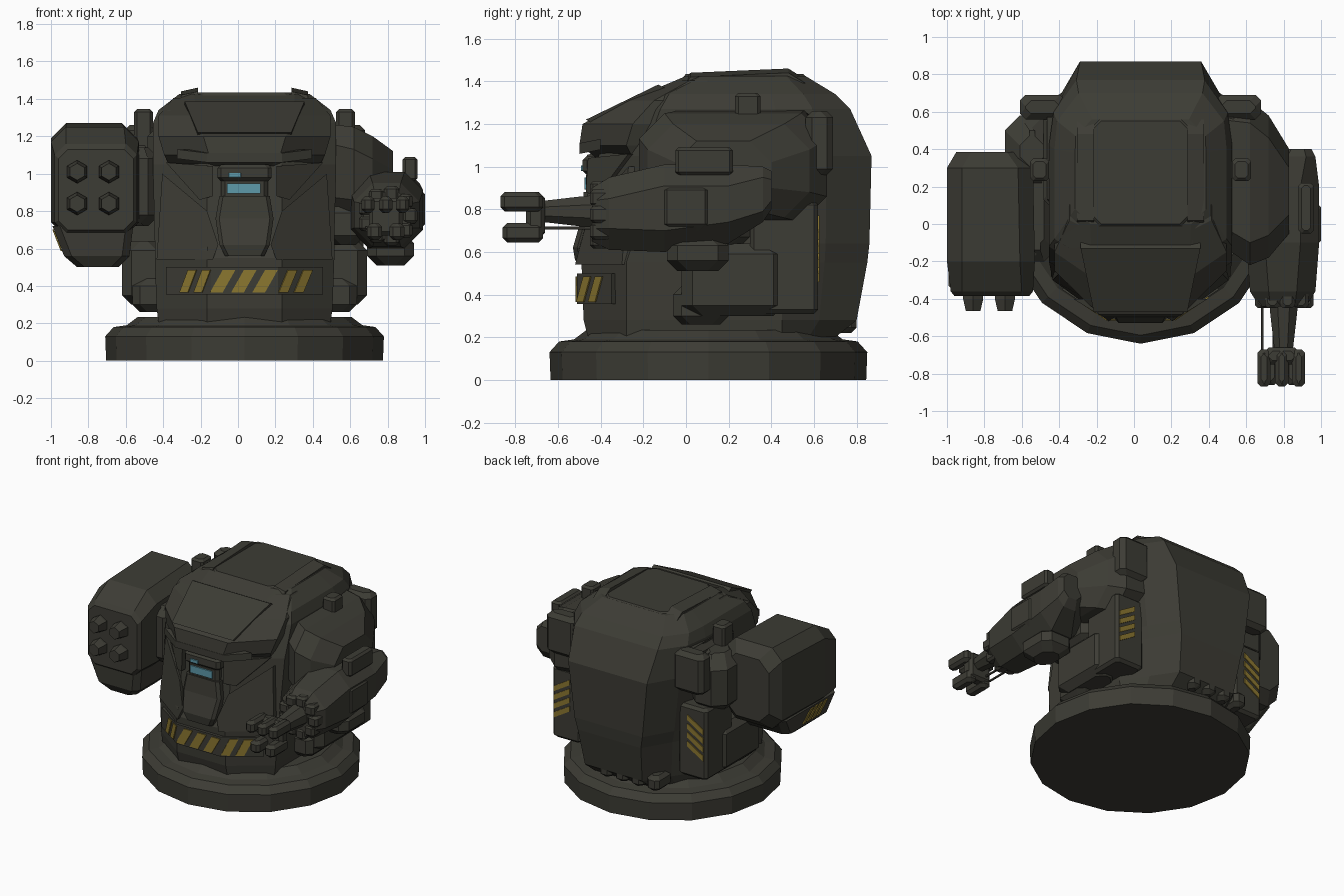
import bpy, bmesh, math
from mathutils import Vector

cube = bpy.data.objects.get("Cube")
if cube:
    bpy.data.objects.remove(cube, do_unlink=True)


def material(name, color):
    mat = bpy.data.materials.new(name)
    mat.use_nodes = True
    mat.diffuse_color = (*color, 1)
    mat.node_tree.nodes["Principled BSDF"].inputs["Base Color"].default_value = (*color, 1)
    return mat


ARMOR = material("dark_olive_armor", (.046, .045, .035))
YELLOW = material("hazard_yellow", (.26, .185, .03))
GLASS = material("visor_cyan", (.11, .32, .4))
MID = .035  # centre line of the body


def loft(name, rings, mat=ARMOR):
    """Skin a stack of matching rings and close both ends."""
    bm = bmesh.new()
    rows = [[bm.verts.new(p) for p in ring] for ring in rings]
    for low, high in zip(rows, rows[1:]):
        for i in range(len(low)):
            j = (i + 1) % len(low)
            bm.faces.new((low[i], low[j], high[j], high[i]))
    bm.faces.new(rows[0])
    bm.faces.new(rows[-1])
    bmesh.ops.recalc_face_normals(bm, faces=bm.faces)
    mesh = bpy.data.meshes.new(name)
    bm.to_mesh(mesh)
    bm.free()
    mesh.materials.append(mat)
    obj = bpy.data.objects.new(name, mesh)
    bpy.context.collection.objects.link(obj)
    return obj


def prism(name, points, offset, mat=ARMOR):
    """Extrude a flat outline along a vector."""
    front = [Vector(p) for p in points]
    return loft(name, [front, [p + Vector(offset) for p in front]], mat)


def block_loft(name, axis, stations, mat=ARMOR):
    """Loft chamfered rectangles; station = position, u range, v range, chamfer."""
    rings = []
    for pos, u0, u1, v0, v1, c in stations:
        flat = [(u0 + c, v0), (u1 - c, v0), (u1, v0 + c), (u1, v1 - c),
                (u1 - c, v1), (u0 + c, v1), (u0, v1 - c), (u0, v0 + c)]
        place = {"x": lambda u, v: (pos, u, v), "y": lambda u, v: (u, pos, v),
                 "z": lambda u, v: (u, v, pos)}[axis]
        rings.append([place(u, v) for u, v in flat])
    return loft(name, rings, mat)


def box(name, xs, ys, zs, c=.02, mat=ARMOR):
    """Box with every edge chamfered."""
    (x0, x1), (y0, y1), (z0, z1) = sorted(xs), ys, zs
    inner = (x0 + c, x1 - c, y0 + c, y1 - c, c)
    outer = (x0, x1, y0, y1, c)
    return block_loft(name, "z", [(z0, *inner), (z0 + c, *outer),
                                  (z1 - c, *outer), (z1, *inner)], mat)


def tube(name, x, z, stations, sides=8):
    """Faceted tube along y; station = y, radius."""
    turns = [math.tau * (i + .5) / sides for i in range(sides)]
    return loft(name, [[(x + r * math.cos(a), y, z + r * math.sin(a)) for a in turns]
                       for y, r in stations])


def stripes(name, origin, along, across, count, lean=.6):
    """Slanted hazard bars as thin plates on a flat patch."""
    origin, along, across = Vector(origin), Vector(along), Vector(across)
    normal = along.cross(across).normalized()
    cell = along / count
    for i in range(count):
        start = origin + cell * (i + max(0, -lean))
        end = start + cell * lean + across
        prism(f"{name}_{i}", [start, start + cell * .6, end + cell * .6, end],
              normal * .007, YELLOW)


def hull(name, stations):
    """Body sections; station = z, front y, front half width, side start y,
    half width, side end y, back y, back width share."""
    rings = []
    for z, yf, fx, y1, hw, y2, yb, k in stations:
        side = [(fx, yf), (hw, y1), (hw, y2), (hw * (k + .25), (y2 + yb) / 2), (hw * k, yb)]
        rings.append([(MID + x, y, z) for x, y in side]
                     + [(MID - x, y, z) for x, y in reversed(side)])
    return loft(name, rings)


# Round base with stepped rim
turns = [math.tau * i / 16 for i in range(16)]
loft("base", [[(MID + r * math.cos(a), .105 + r * math.sin(a), z) for a in turns]
              for z, r in [(0, .74), (.13, .745), (.18, .70), (.19, .63), (.235, .57)]])

# Main body shell and overhanging hood
hull("torso", [(.2, -.46, .2, -.28, .46, .45, .7, .5), (.28, -.48, .2, -.28, .47, .45, .8, .5),
               (.55, -.49, .2, -.28, .48, .45, .85, .54), (.64, -.45, .2, -.25, .48, .45, .86, .58),
               (1.05, -.41, .2, -.2, .49, .45, .87, .66), (1.27, -.3, .22, -.12, .49, .42, .77, .7),
               (1.34, -.2, .26, -.08, .46, .4, .7, .72), (1.425, 0, .27, .08, .35, .38, .56, .74)])
hull("hood", [(1.04, -.42, .14, -.25, .4, .1, .2, .7), (1.1, -.5, .19, -.28, .43, .1, .2, .7),
              (1.2, -.485, .22, -.25, .46, .1, .2, .7), (1.31, -.28, .27, -.15, .46, .1, .2, .7),
              (1.405, -.03, .28, .02, .38, .1, .2, .7)])
prism("hood_panel", [(MID - .25, -.47, 1.22), (MID + .25, -.47, 1.22),
                     (MID + .32, -.13, 1.385), (MID - .32, -.13, 1.385)], (0, .12, -.06))
prism("hood_rim", [(MID - .36, -.4, 1.08), (MID - .2, -.5, 1.06), (MID + .2, -.5, 1.06),
                   (MID + .36, -.4, 1.08)], (0, 0, .05))

# Roof plate with two side ridges
block_loft("roof_plate", "z", [(1.4, MID - .3, MID + .3, -.03, .58, .06),
                               (1.435, MID - .27, MID + .27, 0, .55, .06)])
for s in (-1, 1):
    x = MID + s * .25
    prism("roof_ridge", [(x, 0, 1.41), (x, .02, 1.44), (x, .48, 1.46), (x, .56, 1.41)],
          (s * .09, 0, -.02))

# Face: muzzle, visor slot and cheek plates
block_loft("muzzle", "z", [(.56, -.07, .14, -.52, -.3, .02), (.62, -.1, .17, -.53, -.3, .02),
                           (.76, -.12, .19, -.49, -.3, .02), (.88, -.1, .17, -.48, -.3, .02)])
box("visor_frame", (-.11, .18), (-.485, -.35), (.96, 1.05))
box("visor_back", (-.09, .16), (-.468, -.35), (.86, .98))
box("visor", (-.06, .12), (-.477, -.468), (.893, .948), .001, GLASS)
box("visor_light", (-.05, .015), (-.493, -.484), (.98, 1.005), .001, GLASS)
for s in (-1, 1):
    cheek = [(.44, -.27, 1), (.2, -.45, .8), (.14, -.5, .62), (.17, -.52, .54), (.47, -.3, .54)]
    prism("cheek_plate", [(MID + s * x, y, z) for x, y, z in cheek], (0, .1, 0))
    brow = [(.42, -.27, 1.06), (.17, -.46, 1.04), (.17, -.47, .88), (.24, -.42, .86)]
    prism("cheek_guard", [(MID + s * x, y, z) for x, y, z in brow], (0, .1, 0))

# Belt with hazard bars
belt = [(-.42, -.35), (-.18, -.51), (.18, -.51), (.42, -.35), (.3, -.2), (-.3, -.2)]
prism("belt", [(MID + x, y, .355) for x, y in belt], (0, 0, .145))
stripes("belt_bar", (MID - .185, -.51, .365), (.34, 0, 0), (0, 0, .12), 3)
stripes("belt_bar_right", (MID - .345, -.4, .365), (.15, -.1, 0), (0, 0, .12), 2)
stripes("belt_bar_left", (MID + .18, -.51, .365), (.165, .11, 0), (0, 0, .12), 2)

# Mirrored side parts
for s in (-1, 1):
    def span(a, b):
        return MID + s * a, MID + s * b
    box("hip_block", span(.42, .655), (-.02, .46), (.3, .64), .05)
    box("hip_column", span(.4, .635), (.3, .62), (.31, .84), .02)
    box("hip_foot", span(.4, .6), (-.06, .2), (.26, .44), .04)
    box("shoulder_post", span(.49, .59), (.23, .35), (1.1, 1.345), .015)
    box("shoulder_pack", span(.4, .645), (.56, .69), (.96, 1.26), .03)
    box("side_panel", span(.4, .52), (.08, .62), (1.06, 1.25), .05)
    stripes("hip_bar", (min(span(.483, .613)), .62, .46), (0, 0, .26), (.13, 0, 0), 4, -s * 1.2)

# Low exhausts at the back
for i in range(4):
    x = MID - .36 + i * .13
    box("exhaust", (x, x + .1), (.62, .8), (.22, .33), .025)

# Rocket pod on the right arm
box("pod_shoulder", (-.69, -.4), (.2, .58), (.78, 1.2), .08)
box("pod_joint", (-.62, -.42), (-.2, .36), (.72, 1.14), .06)
block_loft("rocket_pod", "y", [
    (-.385, -.96, -.56, .7, 1.13, .05), (-.36, -.98, -.54, .68, 1.16, .06),
    (-.2, -1, -.53, .66, 1.25, .08), (.3, -1, -.54, .67, 1.27, .08),
    (.385, -.95, -.6, .74, 1.2, .08)])
block_loft("pod_keel", "z", [(.5, -.86, -.64, -.32, 0, .04), (.56, -.93, -.58, -.36, .14, .04),
                             (.72, -.992, -.56, -.37, .28, .04)])
for x in (-.86, -.69):
    for z in (.84, 1.01):
        tube("rocket_tube", x, z, [(-.37, .062), (-.4, .062), (-.465, .045)], 6)
stripes("pod_bar", (-.941, -.02, .588), (0, -.22, 0), (-.0446, 0, .115), 4)

# Left shoulder and forearm
block_loft("arm_shoulder", "x", [
    (.45, -.1, .66, .78, 1.27, .1), (.62, -.22, .66, .74, 1.25, .12),
    (.72, -.18, .58, .76, 1.2, .12), (.83, -.05, .4, .8, 1.12, .1)])
block_loft("forearm", "y", [
    (-.44, .67, .92, .65, .9, .06), (-.36, .62, .97, .61, .95, .1),
    (-.1, .6, .99, .6, 1.01, .1), (.2, .62, .99, .64, 1.01, .1),
    (.36, .77, .97, .74, 1, .05), (.4, .8, .95, .8, .98, .04)])
box("forearm_keel", (.69, .94), (-.09, .2), (.51, .68), .05)
box("forearm_post", (.88, .96), (-.05, .22), (.96, 1.09), .015)
box("elbow_cap", (.9, 1), (-.12, .12), (.7, .92), .03)
box("arm_brace", (.45, .68), (-.15, .3), (.62, .84), .05)

# Broken collar around the wrist
for i in range(9):
    a = math.tau * i / 9
    x, z = .8 + .12 * math.cos(a), .775 + .12 * math.sin(a)
    box("collar_block", (x - .04, x + .04), (-.45, -.34), (z - .04, z + .04), .015)

# Wrist, rods and gripping claw
tube("wrist", .8, .79, [(-.36, .09), (-.5, .075), (-.7, .05)])
for x in (.68, .74):
    box("wrist_rod", (x, x + .012), (-.7, -.4), (.705, .72), .003)
box("claw_palm", (.7, .88), (-.75, -.66), (.67, .87), .02)
for x in (.66, .755, .845):
    box("upper_finger", (x, x + .07), (-.87, -.67), (.79, .88), .02)
for x in (.69, .81):
    box("lower_finger", (x, x + .08), (-.86, -.67), (.645, .735), .02)
